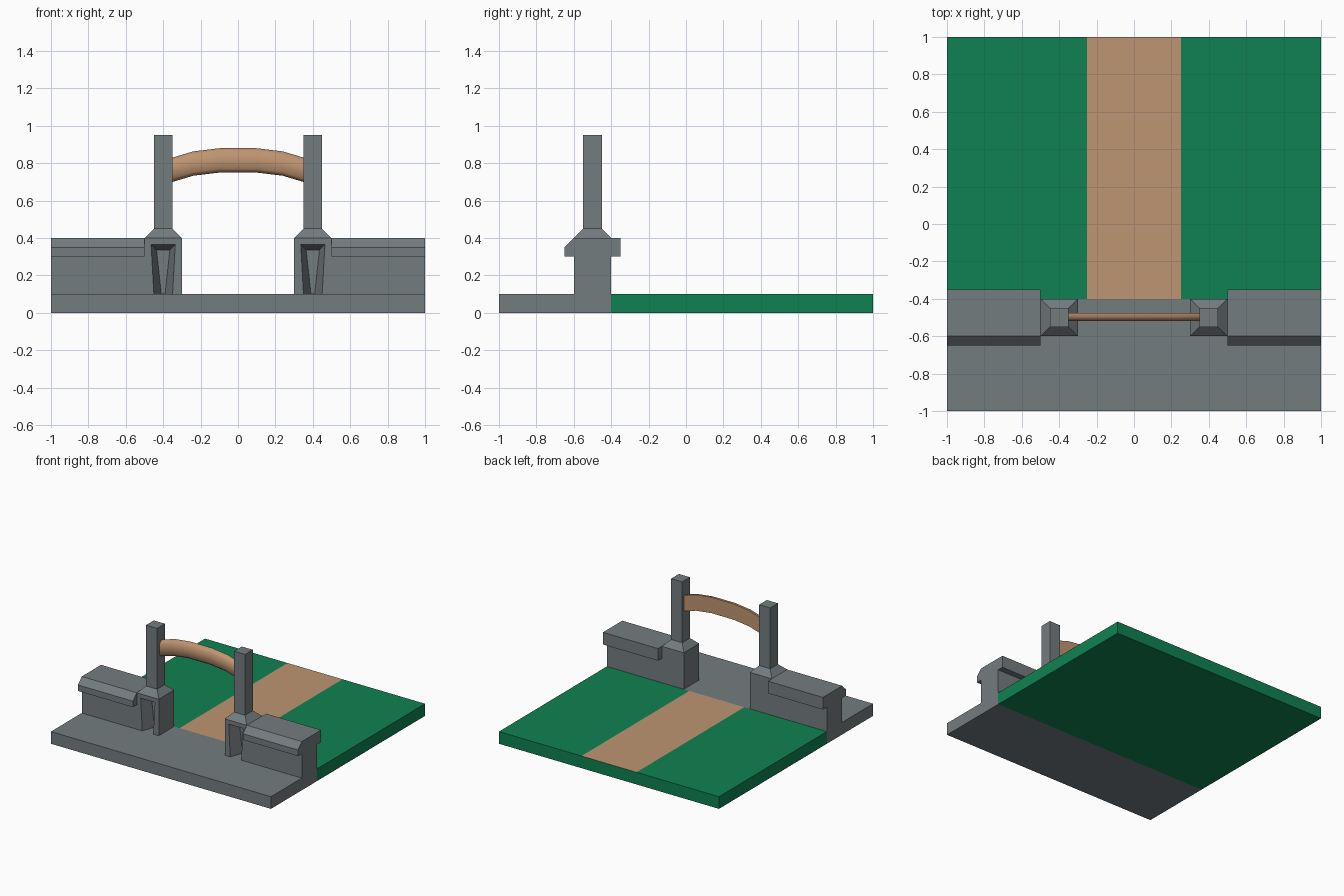
import bpy, bmesh, math
from mathutils import Vector

if "Cube" in bpy.data.objects:
    bpy.data.objects.remove(bpy.data.objects["Cube"])


def material(name, rgb):
    m = bpy.data.materials.new(name)
    m.diffuse_color = (*rgb, 1)
    m.use_nodes = True
    m.node_tree.nodes["Principled BSDF"].inputs["Base Color"].default_value = m.diffuse_color
    return m


STONE = material("grey stone", (0.175, 0.202, 0.212))
GRASS = material("green grass", (0.005, 0.222, 0.085))
WOOD = material("tan wood and dirt", (0.52, 0.30, 0.165))


def finish(name, bm, mats):
    bmesh.ops.recalc_face_normals(bm, faces=bm.faces[:])
    me = bpy.data.meshes.new(name)
    bm.to_mesh(me)
    bm.free()
    ob = bpy.data.objects.new(name, me)
    bpy.context.collection.objects.link(ob)
    for m in mats:
        me.materials.append(m)
    return ob


def loft(rings, cap_start=True, cap_end=True):
    """Skin a list of equal-sized closed rings."""
    bm = bmesh.new()
    vs = [[bm.verts.new(p) for p in r] for r in rings]
    n = len(rings[0])
    for a, b in zip(vs, vs[1:]):
        for i in range(n):
            j = (i + 1) % n
            bm.faces.new((a[i], a[j], b[j], b[i]))
    if cap_start:
        bm.faces.new(vs[0][::-1])
    if cap_end:
        bm.faces.new(vs[-1])
    bmesh.ops.recalc_face_normals(bm, faces=bm.faces[:])
    return bm


def square(x, y, hx, hy, z):
    return [(x - hx, y - hy, z), (x + hx, y - hy, z), (x + hx, y + hy, z), (x - hx, y + hy, z)]


# stone ground slab
finish("stone_slab", loft([square(0, -0.7, 1, 0.3, z) for z in (0, 0.1)]), [STONE])

# grass ground with a dirt path cut into its top face
bm = loft([square(0, 0.3, 1, 0.7, z) for z in (0, 0.1)])
for x in (-0.25, 0.25):
    bmesh.ops.bisect_plane(bm, geom=bm.verts[:] + bm.edges[:] + bm.faces[:],
                           plane_co=(x, 0, 0), plane_no=(1, 0, 0))
for f in bm.faces:
    c = f.calc_center_median()
    if c.z > 0.09 and abs(c.x) < 0.25:
        f.material_index = 1
finish("grass_and_path", bm, [GRASS, WOOD])

# wall cross-section (y, z) with an overhanging coping, chamfered in front
WALL = [(-0.6, 0.1), (-0.4, 0.1), (-0.4, 0.3), (-0.35, 0.3), (-0.35, 0.4),
        (-0.6, 0.4), (-0.65, 0.35), (-0.65, 0.3), (-0.6, 0.3)]

for side, s in (("left", -1), ("right", 1)):
    finish(side + "_wall", loft([[(s * x, y, z) for y, z in WALL] for x in (0.5, 1.0)]), [STONE])

    # gate pier: plinth, tapered shoulder and slim post
    bm = loft([square(s * 0.4, -0.5, h, h, z)
               for h, z in ((0.1, 0.1), (0.1, 0.4), (0.05, 0.45), (0.05, 0.95))], cap_start=False)
    # tapered niche in the front of the plinth
    front = next(f for f in bm.faces if f.normal.y < -0.9 and f.calc_center_median().z < 0.4)
    bmesh.ops.inset_region(bm, faces=[front], thickness=0.05)
    bmesh.ops.inset_region(bm, faces=[front], thickness=0.04)
    for v in front.verts:
        v.co.y += 0.1
    # drop the plinth side buried in the wall
    hidden = [f for f in bm.faces if f.normal.x * s > 0.9 and f.calc_center_median().z < 0.4
              and abs(f.calc_center_median().x) > 0.49]
    bmesh.ops.delete(bm, geom=hidden, context='FACES')
    finish(side + "_gate_pier", bm, [STONE])

# arched wooden beam between the posts, rounded towards the front
BEAM = [(-0.475, 0), (-0.475, 0.13), (-0.495, 0.13), (-0.518, 0.11), (-0.518, 0.02), (-0.495, 0)]
ARC = [(-0.35, 0.70), (-0.24, 0.733), (-0.1, 0.75), (0.1, 0.75), (0.24, 0.733), (0.35, 0.70)]
beam = finish("arched_beam", loft([[(x, y, z + dz) for y, dz in BEAM] for x, z in ARC]), [WOOD])
bpy.context.view_layer.objects.active = beam
beam.select_set(True)
bpy.ops.object.shade_smooth_by_angle(angle=math.radians(60))
